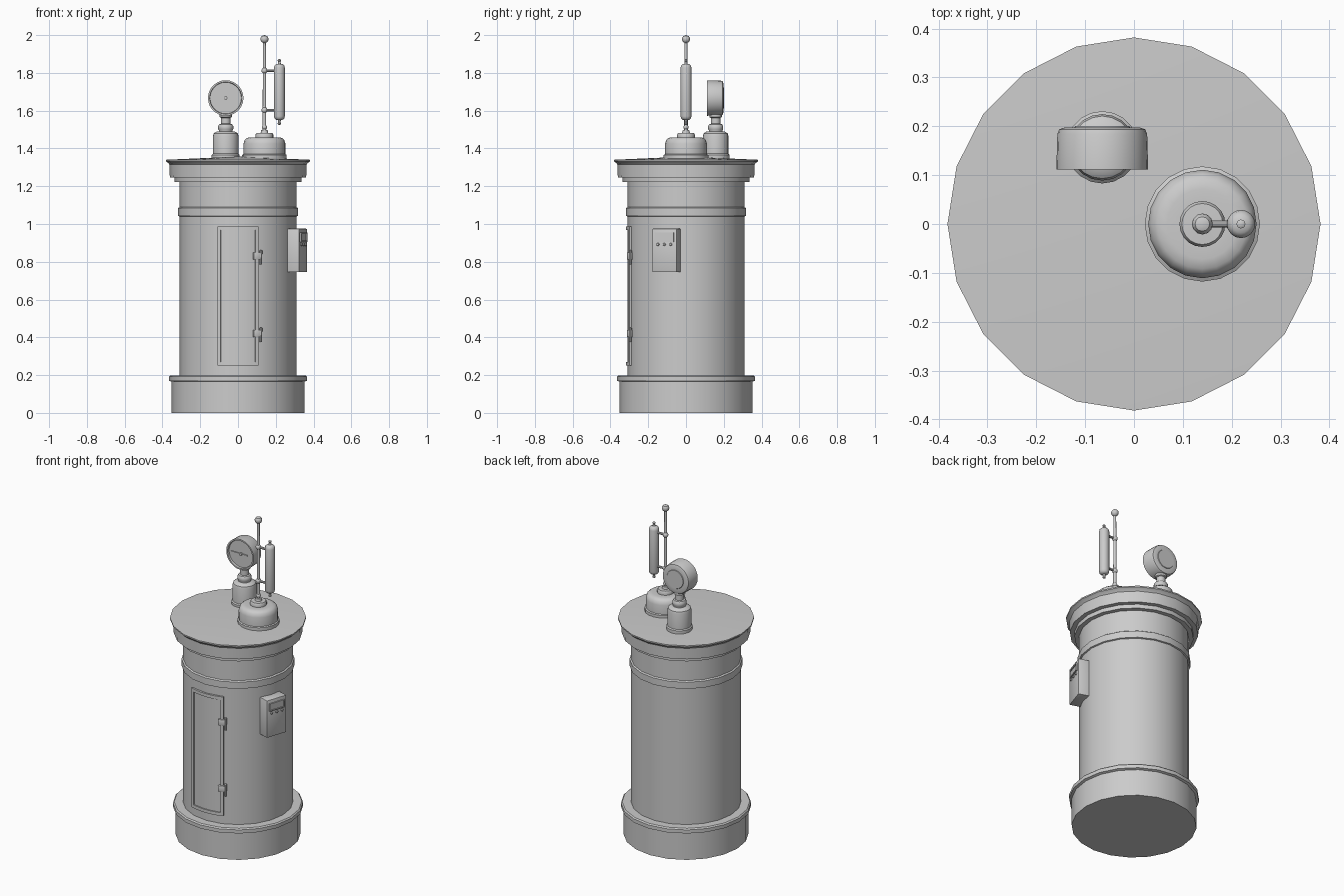
import bpy, bmesh
from math import radians, sin, cos, asin, degrees
from mathutils import Matrix, Vector

if "Cube" in bpy.data.objects:
    bpy.data.objects.remove(bpy.data.objects["Cube"])


def finish(name, bm, angle=35):
    bmesh.ops.recalc_face_normals(bm, faces=bm.faces[:])
    me = bpy.data.meshes.new(name)
    bm.to_mesh(me)
    bm.free()
    ob = bpy.data.objects.new(name, me)
    bpy.context.collection.objects.link(ob)
    bpy.ops.object.select_all(action='DESELECT')
    ob.select_set(True)
    bpy.context.view_layer.objects.active = ob
    bpy.ops.object.shade_smooth_by_angle(angle=radians(angle))
    return ob


def lathe(name, profile, n=20, mat=Matrix()):
    """Revolve (radius, height) points about z."""
    bm = bmesh.new()
    vs = [bm.verts.new((r, 0, z)) for r, z in profile]
    es = [bm.edges.new(p) for p in zip(vs, vs[1:])]
    bmesh.ops.spin(bm, geom=vs + es, cent=(0, 0, 0), axis=(0, 0, 1),
                   angle=radians(360), steps=n, use_duplicate=False)
    bmesh.ops.remove_doubles(bm, verts=bm.verts[:], dist=1e-5)
    bm.transform(mat)
    return finish(name, bm)


def box(name, size, mat, bevel=0.0):
    bm = bmesh.new()
    bmesh.ops.create_cube(bm, size=1, matrix=Matrix.Diagonal((*size, 1)))
    if bevel:
        bmesh.ops.bevel(bm, geom=bm.edges[:], offset=bevel, segments=2,
                        profile=0.5, affect='EDGES')
    bm.transform(mat)
    return finish(name, bm)


def arc_block(name, a0, a1, z0, z1, r0, r1, n=8):
    """Curved slab hugging the body between two angles (degrees)."""
    bm = bmesh.new()
    rings = []
    for i in range(n + 1):
        a = radians(a0 + (a1 - a0) * i / n)
        rings.append([bm.verts.new((r * cos(a), r * sin(a), z))
                      for r, z in ((r0, z0), (r1, z0), (r1, z1), (r0, z1))])
    for p, q in zip(rings, rings[1:]):
        for k in range(4):
            bm.faces.new((p[k], q[k], q[(k + 1) % 4], p[(k + 1) % 4]))
    bm.faces.new(rings[0])
    bm.faces.new(rings[-1])
    return finish(name, bm)


T = Matrix.Translation
Rx = Matrix.Rotation(radians(90), 4, 'X')   # local z -> -y
Ry = Matrix.Rotation(radians(90), 4, 'Y')   # local z -> +x

# Cabinet body: plinth, drum, band, cornice and lid in one profile
lathe("cabinet_body", [
    (0, 0), (0.351, 0), (0.351, 0.165), (0.365, 0.170), (0.365, 0.192),
    (0.358, 0.199), (0.309, 0.199), (0.309, 1.04), (0.317, 1.043),
    (0.317, 1.084), (0.309, 1.09), (0.309, 1.222), (0.335, 1.222),
    (0.335, 1.247), (0.361, 1.247), (0.363, 1.315), (0.372, 1.325),
    (0.382, 1.332), (0.382, 1.340), (0, 1.357)])

# Door: recessed panel and raised frame
R = 0.318
h = degrees(asin(0.109 / R))
w = 3.2
c = -90
arc_block("door_panel", c - h, c + h, 0.252, 0.986, 0.28, 0.311)
for nm, a0, a1, z0, z1 in (
        ("door_frame_left", c - h, c - h + w, 0.25, 0.988),
        ("door_frame_right", c + h - w, c + h, 0.25, 0.988),
        ("door_frame_bottom", c - h + w, c + h - w, 0.25, 0.27),
        ("door_frame_top", c - h + w, c + h - w, 0.968, 0.988)):
    arc_block(nm, a0, a1, z0, z1, 0.285, R)

# Door hinges
for nm, z in (("lower", 0.42), ("upper", 0.83)):
    m = Matrix.Rotation(radians(c + h - 1), 4, 'Z')
    box(nm + "_hinge_plate", (0.022, 0.040, 0.038), m @ T((0.313, -0.004, z)), 0.003)
    lathe(nm + "_hinge_pin", [(0, -0.045), (0.006, -0.045), (0.008, 0.024),
                              (0.008, 0.03), (0, 0.032)], 10,
          m @ T((0.318, 0.018, z)))

# Control box on the right side: local x points outward
m = Matrix.Rotation(radians(-18.3), 4, 'Z')
box("control_box", (0.078, 0.136, 0.23), m @ T((0.324, 0, 0.86)), 0.004)
for nm, y, z, sy, sz in (("top", 0, 0.951, 0.104, 0.006), ("bottom", 0, 0.909, 0.104, 0.006),
                         ("left", -0.049, 0.93, 0.006, 0.036),
                         ("right", 0.049, 0.93, 0.006, 0.036)):
    box("display_bezel_" + nm, (0.012, sy, sz), m @ T((0.364, y, z)))
box("display", (0.008, 0.092, 0.036), m @ T((0.361, 0, 0.93)))
for i in (-1, 0, 1):
    lathe("control_button", [(0, 0), (0.0075, 0), (0.0075, 0.008), (0.005, 0.011), (0, 0.011)],
          12, m @ T((0.361, i * 0.036, 0.892)) @ Ry)

# Gauge: pedestal and stem
gx, gy, gz = -0.065, 0.157, 1.667
lathe("gauge_pedestal", [
    (0, 1.34), (0.074, 1.34), (0.074, 1.366), (0.068, 1.372), (0.068, 1.465),
    (0.064, 1.479), (0.052, 1.488), (0.036, 1.491), (0.036, 1.496),
    (0.040, 1.502), (0.040, 1.518), (0.034, 1.528), (0.025, 1.531),
    (0.025, 1.562), (0.033, 1.566), (0.033, 1.59), (0, 1.59)], 20, T((gx, gy, 0)))
# Gauge: housing with recessed dial, needle and hub
lathe("gauge_housing", [
    (0, -0.001), (0.055, -0.001), (0.057, 0.002), (0.076, 0.002), (0.088, 0.006),
    (0.092, 0.016), (0.094, 0.088), (0.085, 0.088), (0.083, 0.076), (0, 0.076)],
    28, T((gx, 0.2, gz)) @ Rx)
box("gauge_needle", (0.11, 0.006, 0.006), T((gx - 0.012, 0.121, gz)))
lathe("needle_hub", [(0, 0), (0.009, 0), (0.009, 0.01), (0, 0.012)], 12,
      T((gx, 0.125, gz)) @ Rx)

# Antenna: domed foot, rod with joints and top ball
def ball(z, r, rod, n=6):
    """Half-circle profile points that meet the rod radius at both ends."""
    s = asin(rod / r)
    e = radians(180) - s
    return [(r * sin(e + (s - e) * i / n), z + r * cos(e + (s - e) * i / n))
            for i in range(n + 1)]


ax = 0.14
lathe("antenna_foot", [
    (0, 1.34), (0.118, 1.34), (0.118, 1.366), (0.111, 1.370), (0.111, 1.425),
    (0.105, 1.445), (0.092, 1.456), (0.072, 1.459), (0.047, 1.459), (0.047, 1.474),
    (0.042, 1.482), (0.020, 1.483), (0.017, 1.497), (0, 1.5)], 20, T((ax, 0, 0)))
rod = ([(0, 1.48), (0.010, 1.49)] + ball(1.512, 0.014, 0.0095) + ball(1.603, 0.016, 0.0095)
       + ball(1.812, 0.016, 0.0085) + ball(1.979, 0.0215, 0.0075)[:-1] + [(0, 2.0)])
lathe("antenna_rod", rod, 12, T((ax, 0, 0)))

# Sensor tube held beside the rod
sx = 0.219
half = [(0.029, 0), (0.029, 0.128), (0.026, 0.140), (0.018, 0.147), (0.008, 0.149),
        (0.006, 0.160), (0.009, 0.164), (0.009, 0.170), (0, 0.176)]
tube = [(r, -z) for r, z in half[:0:-1]] + half[1:]
lathe("sensor_tube", tube, 16, T((sx, 0, 1.699)))
for nm, z in (("lower", 1.603), ("upper", 1.812)):
    lathe(nm + "_tube_arm", [(0, 0), (0.007, 0), (0.007, 0.05), (0.011, 0.052),
                             (0.011, 0.065), (0, 0.065)], 10, T((ax, 0, z)) @ Ry)
